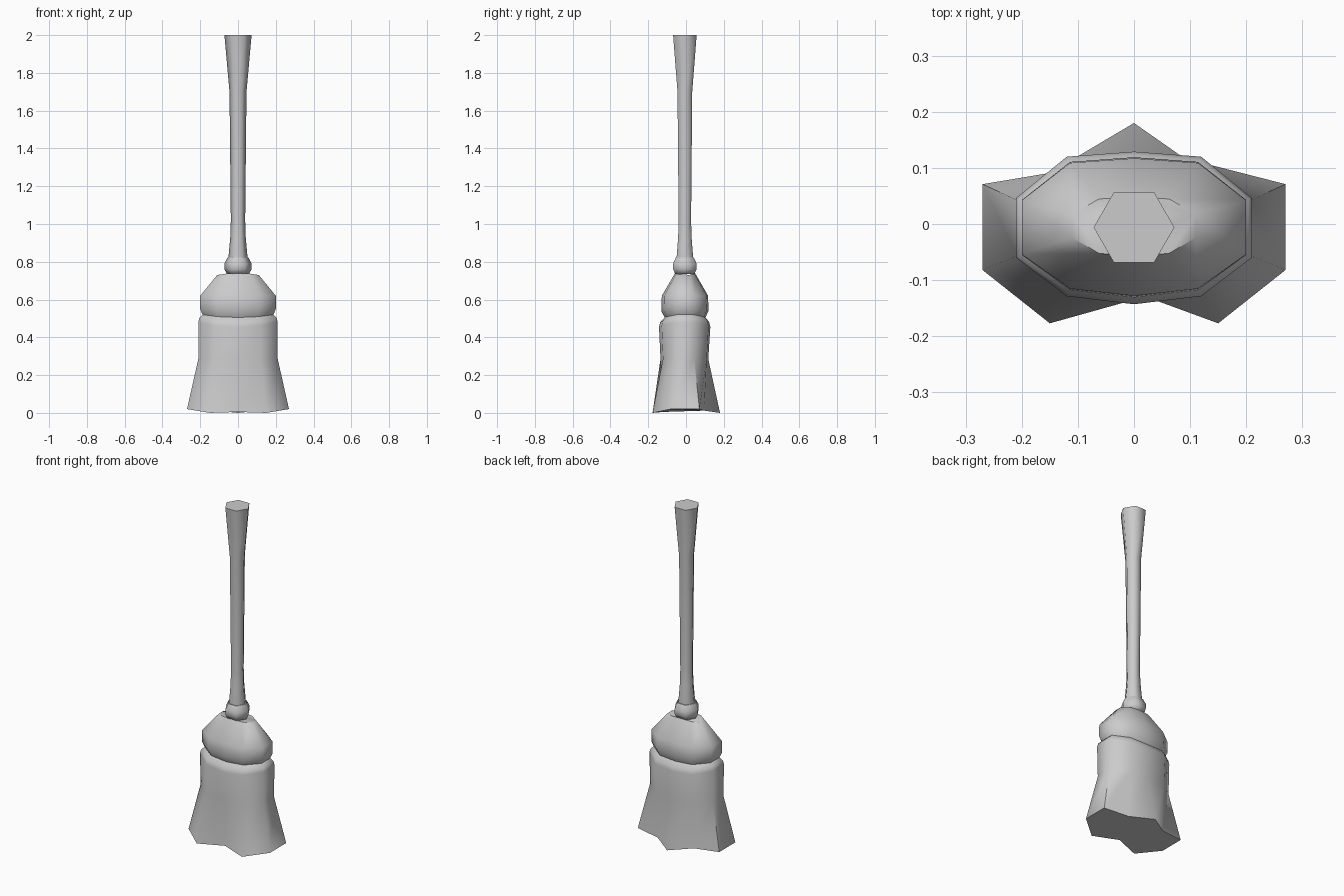
import bpy, bmesh, math

if "Cube" in bpy.data.objects:
    bpy.data.objects.remove(bpy.data.objects["Cube"])


def loft(name, rings, angle):
    """Skin a stack of equal-length rings and cap both ends."""
    bm = bmesh.new()
    loops = [[bm.verts.new(p) for p in ring] for ring in rings]
    n = len(loops[0])
    for a, b in zip(loops, loops[1:]):
        for i in range(n):
            j = (i + 1) % n
            bm.faces.new((a[i], a[j], b[j], b[i]))
    bm.faces.new(loops[0][::-1])
    bm.faces.new(loops[-1])
    bmesh.ops.recalc_face_normals(bm, faces=bm.faces)
    me = bpy.data.meshes.new(name)
    bm.to_mesh(me)
    bm.free()
    ob = bpy.data.objects.new(name, me)
    bpy.context.collection.objects.link(ob)
    bpy.ops.object.select_all(action='DESELECT')
    ob.select_set(True)
    bpy.context.view_layer.objects.active = ob
    bpy.ops.object.shade_smooth_by_angle(angle=math.radians(angle))
    return ob


def mirrored(half):
    """Complete a ring from its right half, listed front centre to back centre."""
    return half + [(-x, y, z) for x, y, z in half[-2:0:-1]]


def head_ring(w, front, back, z, lift=0.0):
    """Ten-sided flattened section whose narrow ends may sit higher."""
    return mirrored([
        (0, -front, z), (w * .57, -front * .9, z + lift * .3),
        (w, -front * .42, z + lift), (w, back * .36, z + lift),
        (w * .57, back * .93, z + lift * .3), (0, back, z)])


def hex_ring(r, z, cy=-0.006):
    return [(r * math.cos(i * math.pi / 3), cy + r * math.sin(i * math.pi / 3), z)
            for i in range(6)]


# Bristle head: flared uneven hem, tied waist and rounded shoulder
hem = mirrored([(0, -.122, .005), (.15, -.177, 0), (.27, -.082, .02),
                (.27, .071, .02), (.12, .096, .012), (0, .18, 0)])
loft("bristle_head", [
    hem,
    head_ring(.208, .135, .118, .285, .01),
    head_ring(.21, .143, .129, .455, .025),
    head_ring(.205, .137, .123, .48, .022),
    head_ring(.188, .113, .103, .505, .015),
    head_ring(.2, .131, .119, .54, .01),
    head_ring(.2, .128, .117, .62, 0),
    head_ring(.11, .058, .048, .74, -.01)], 55)

# Collar where the handle meets the head
loft("collar", [hex_ring(r, z) for r, z in
                [(.058, .735), (.072, .76), (.072, .79), (.055, .823)]], 65)

# Hexagonal handle flaring toward the top
loft("handle", [hex_ring(r, z) for r, z in
                [(.05, .78), (.05, .83), (.041, .93), (.038, 1.02),
                 (.045, 1.7), (.072, 2.0)]], 65)
